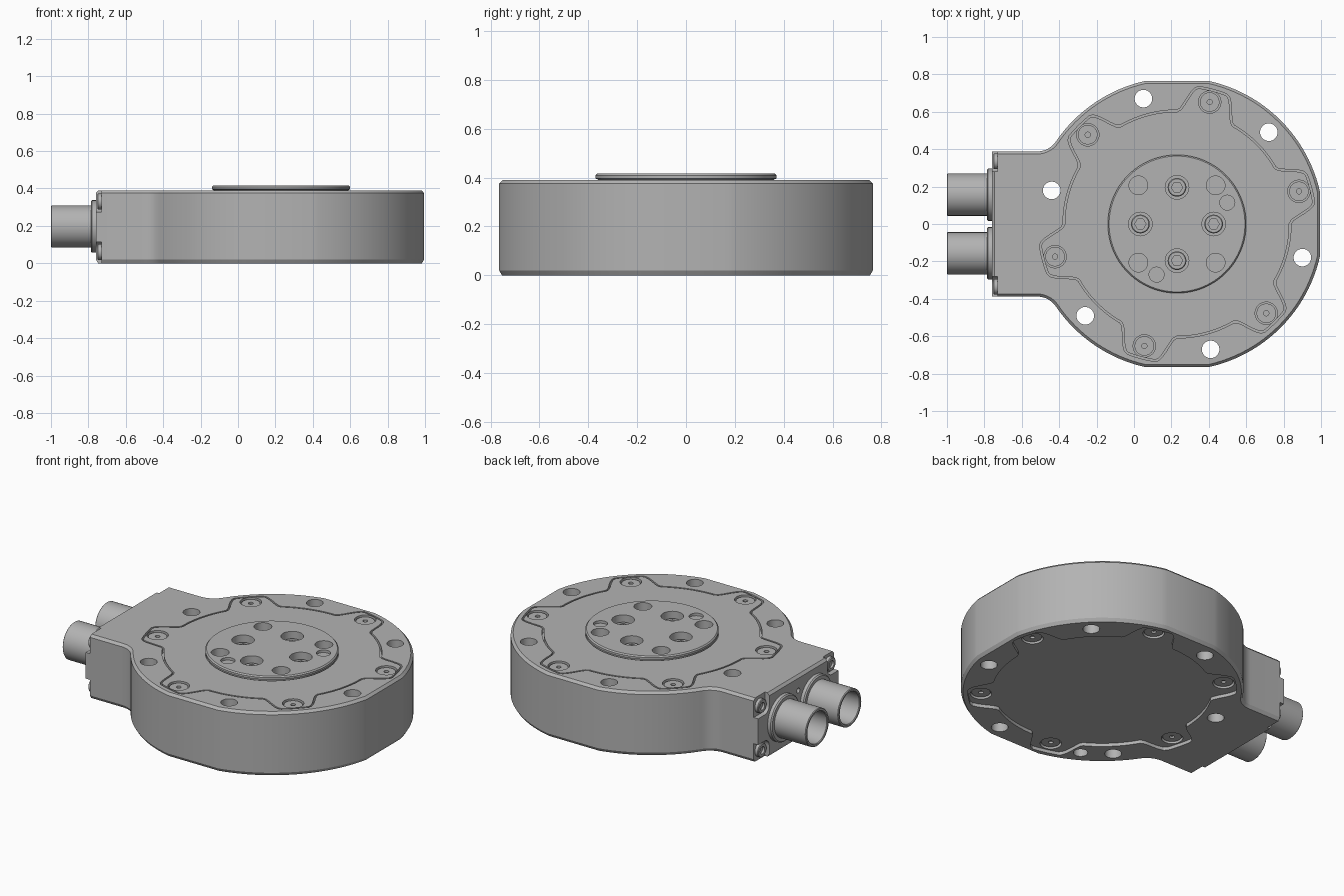
import bpy, bmesh
from math import sin, cos, pi, radians, atan2, hypot
from mathutils import Vector

if "Cube" in bpy.data.objects:
    bpy.data.objects.remove(bpy.data.objects["Cube"])

grey = bpy.data.materials.new("machined_grey")
grey.use_nodes = True
colour = (0.45, 0.45, 0.45, 1)
grey.diffuse_color = colour
grey.node_tree.nodes["Principled BSDF"].inputs["Base Color"].default_value = colour

CX = 0.23          # centre of the round body
TOP = 0.39


def circle(u, v, r, n=48):
    return [Vector((u + r * cos(2 * pi * i / n), v + r * sin(2 * pi * i / n))) for i in range(n)]


def arc(u, v, r, a0, a1, n):
    return [Vector((u + r * cos(a0 + (a1 - a0) * i / n), v + r * sin(a0 + (a1 - a0) * i / n)))
            for i in range(n + 1)]


def polar(angle, r):
    return CX + r * cos(radians(angle)), r * sin(radians(angle))


def offset(pts, d):
    """Move a counter-clockwise outline outward by d."""
    out = []
    for i, p in enumerate(pts):
        e1 = (p - pts[i - 1]).normalized()
        e2 = (pts[(i + 1) % len(pts)] - p).normalized()
        n1, n2 = Vector((e1.y, -e1.x)), Vector((e2.y, -e2.x))
        out.append(p + (n1 + n2) * d / (1 + n1.dot(n2)))
    return out


def prism(name, pts, layers, axis="z"):
    """Skin an outline through (offset, height) layers, capped at both ends."""
    bm = bmesh.new()
    rings = []
    for d, w in layers:
        ring = offset(pts, d) if d else pts
        rings.append([bm.verts.new((p.x, p.y, w) if axis == "z" else (w, p.x, p.y)) for p in ring])
    n = len(pts)
    for a, b in zip(rings, rings[1:]):
        for i in range(n):
            j = (i + 1) % n
            bm.faces.new((a[i], a[j], b[j], b[i]))
    bm.faces.new(rings[0][::-1])
    bm.faces.new(rings[-1])
    bmesh.ops.recalc_face_normals(bm, faces=bm.faces)
    mesh = bpy.data.meshes.new(name)
    bm.to_mesh(mesh)
    bm.free()
    mesh.materials.append(grey)
    ob = bpy.data.objects.new(name, mesh)
    bpy.context.collection.objects.link(ob)
    return ob


def cut(ob, pts, layers, axis="z"):
    """Subtract a prism from an object."""
    tool = prism("cutter", pts, layers, axis)
    tool.hide_render = True
    mod = ob.modifiers.new("cut", "BOOLEAN")
    mod.operation, mod.solver, mod.object = "DIFFERENCE", "EXACT", tool
    bpy.context.view_layer.objects.active = ob
    bpy.ops.object.modifier_apply(modifier=mod.name)
    bpy.data.objects.remove(tool)


def finish(ob):
    ob.data.shade_smooth()
    ob.data.set_sharp_from_angle(angle=radians(25))


# Housing outline: round with flats, blending into a square connector block
FLAT, HALF, BLOCK, FILLET = 0.765, 0.17, 0.388, 0.12
R = hypot(FLAT, HALF)
fy = BLOCK + FILLET
fx = -((R + FILLET) ** 2 - fy ** 2) ** 0.5
a0, tangent = atan2(HALF, FLAT), atan2(fy, fx)
half = arc(CX, 0, R, a0, pi / 2 - a0, 24)
half += arc(CX, 0, R, pi / 2 + a0, tangent, 16)
half += arc(CX + fx, fy, FILLET, tangent - pi, -pi / 2, 10)[1:]
half.append(Vector((-0.76, BLOCK)))
outline = half + [Vector((p.x, -p.y)) for p in reversed(half)]
housing = prism("housing", outline, [(-0.012, 0), (0, 0.02), (0, 0.375), (-0.014, TOP)])

# Lobed cover outline, with six ears
cover_line = []
for i in range(240):
    a = i * 1.5
    t = min(max((15 - abs((a - 15 + 30) % 60 - 30)) / 9, 0), 1)
    cover_line.append(Vector(polar(a, 0.61 + 0.135 * t * t * (3 - 2 * t))))

# Cover pocket above, shallow recess below
cut(housing, cover_line, [(0, 0.36), (0, 0.5)])
cut(housing, cover_line, [(0, -0.1), (0, 0.02)])
cover = prism("top_cover", cover_line, [(-0.01, 0.34), (-0.01, TOP)])

# Mounting holes and cover screw seats
for k in range(6):
    cut(housing, circle(*polar(45 + 60 * k, 0.694), 0.047, 32), [(0, -0.1), (0, 0.5)])
    x, y = polar(15 + 60 * k, 0.675)
    cut(cover, circle(x, y, 0.06, 32), [(0, 0.37), (0, 0.5)])
    cut(housing, circle(x, y, 0.06, 32), [(0, -0.1), (0, 0.04)])
    finish(prism("cover_screw", circle(x, y, 0.052, 32),
                 [(0, 0.35), (0, 0.382), (-0.038, 0.382), (-0.038, 0.36)]))
    finish(prism("base_screw", circle(x, y, 0.052, 32),
                 [(0, 0.06), (0, 0.028), (-0.038, 0.028), (-0.038, 0.05)]))
cut(housing, circle(*polar(240, 0.69), 0.04, 32), [(0, -0.1), (0, 0.1)])

# Output hub seated in the cover
seat = circle(CX, 0, 0.37, 96)
cut(cover, seat, [(0, 0.2), (0, 0.5)])
cut(housing, seat, [(0, 0.28), (0, 0.5)])
hub = prism("output_hub", circle(CX, 0, 0.37, 96),
            [(-0.01, 0.27), (-0.01, 0.392), (0, 0.396), (0, 0.409), (-0.007, 0.416)])
for k in range(4):
    x, y = polar(45 + 90 * k, 0.292)
    cut(hub, circle(x, y, 0.05, 32), [(0, 0.32), (0, 0.5)])
    x, y = polar(90 * k, 0.196)
    cut(hub, circle(x, y, 0.063, 32), [(0, 0.34), (0, 0.5)])
    screw = prism("hub_screw", circle(x, y, 0.05, 32), [(0, 0.33), (0, 0.375), (-0.005, 0.38)])
    cut(screw, circle(x, y, 0.03, 6), [(0, 0.35), (0, 0.5)])
    finish(screw)
for a in (23, 248):
    cut(hub, circle(*polar(a, 0.292), 0.04, 32), [(0, 0.4), (0, 0.5)])

# Connector end: corner notches with screws
for sy in (-1, 1):
    for sz in (-1, 1):
        y, z = sy * 0.335, 0.195 + sz * 0.135
        corner = []
        for q, (u, v) in enumerate(((1, 1), (-1, 1), (-1, -1), (1, -1))):
            corner += arc(y + sy * 0.06 + u * 0.07, z + sz * 0.06 + v * 0.07, 0.045,
                          q * pi / 2, (q + 1) * pi / 2, 6)
        cut(housing, corner, [(0, -0.9), (0, -0.73)], "x")
        finish(prism("end_screw", circle(y, z, 0.042, 32),
                     [(0, -0.7), (0, -0.748), (-0.004, -0.752), (-0.02, -0.752), (-0.02, -0.738)], "x"))
cut(housing, circle(0, 0.3, 0.015, 16), [(0, -0.9), (0, -0.73)], "x")

# Two hollow cable connectors with collars
for y in (-0.157, 0.157):
    finish(prism("connector_collar", circle(y, 0.197, 0.14, 64),
                 [(0, -0.74), (0, -0.78), (-0.007, -0.787)], "x"))
    finish(prism("connector_tube", circle(y, 0.197, 0.113, 64),
                 [(0, -0.75), (0, -0.996), (-0.004, -1), (-0.014, -1), (-0.018, -0.996),
                  (-0.018, -0.8)], "x"))

for ob in (housing, cover, hub):
    finish(ob)
